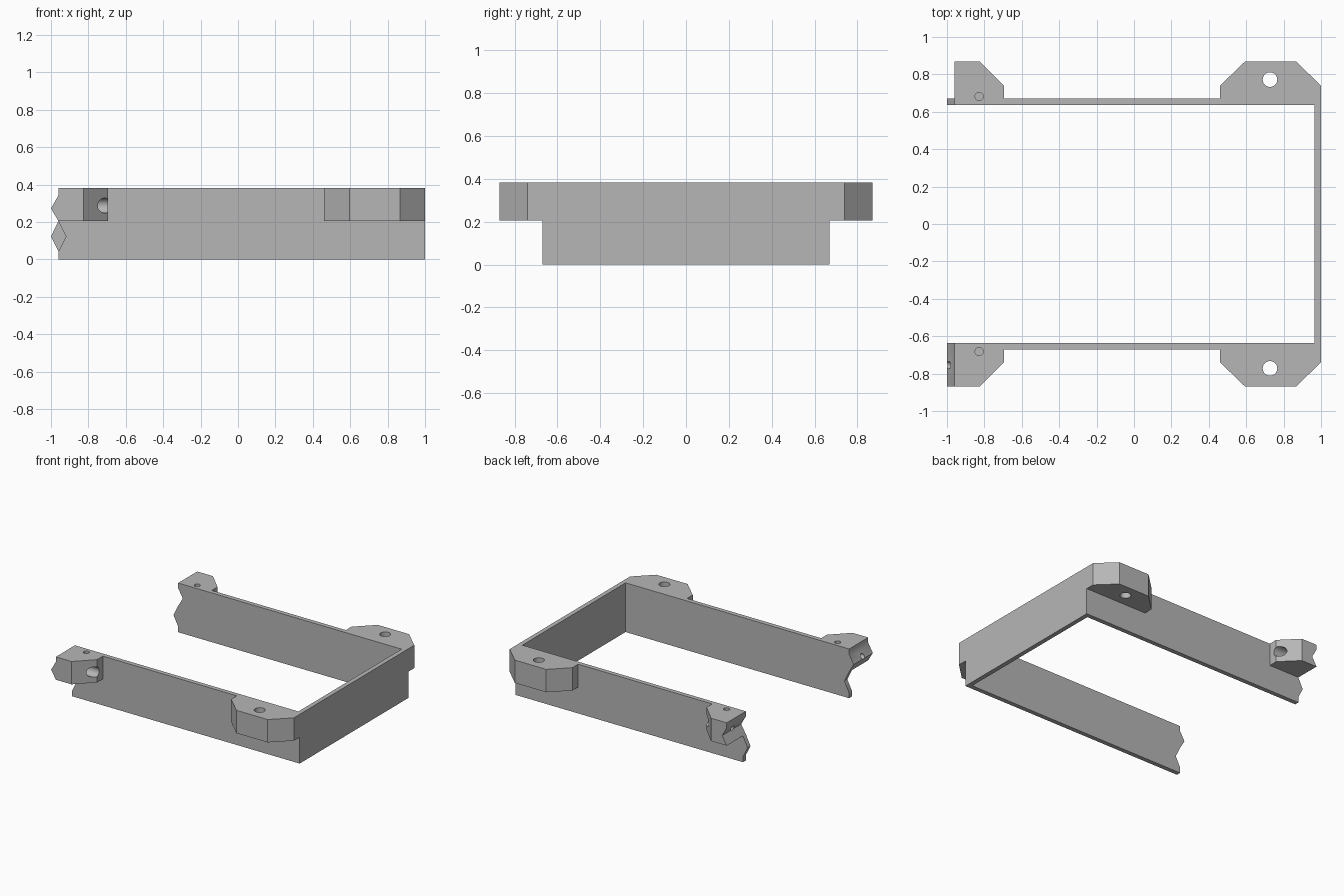
import bpy, bmesh, math
from mathutils import Matrix, Vector

old = bpy.data.objects.get("Cube")
if old:
    bpy.data.objects.remove(old, do_unlink=True)

HEIGHT = 0.383      # full wall height
LUG_BASE = 0.205    # underside of the lugs
INNER, OUTER, LUG_EDGE = 0.635, 0.67, 0.87
OPEN_X = -1.06      # rough open end, trimmed later

grey = bpy.data.materials.new("plain grey")
grey.use_nodes = True
colour = (0.47, 0.47, 0.47, 1)
grey.diffuse_color = colour
grey.node_tree.nodes["Principled BSDF"].inputs["Base Color"].default_value = colour


def add_object(name, bm):
    bmesh.ops.recalc_face_normals(bm, faces=bm.faces)
    mesh = bpy.data.meshes.new(name)
    bm.to_mesh(mesh)
    bm.free()
    mesh.materials.append(grey)
    obj = bpy.data.objects.new(name, mesh)
    bpy.context.collection.objects.link(obj)
    return obj


def prism(name, points, offset):
    """Extrude a closed outline of 3D points along an offset."""
    bm = bmesh.new()
    face = bm.faces.new([bm.verts.new(p) for p in points])
    extra = bmesh.ops.extrude_face_region(bm, geom=[face], use_keep_orig=True)["geom"]
    moved = [v for v in extra if isinstance(v, bmesh.types.BMVert)]
    bmesh.ops.translate(bm, verts=moved, vec=Vector(offset))
    return add_object(name, bm)


def rod(name, centre, radius, length, axis="Z"):
    turn = Matrix.Rotation(math.pi / 2, 4, "Y") if axis == "X" else Matrix()
    bm = bmesh.new()
    bmesh.ops.create_cone(bm, cap_ends=True, segments=32, radius1=radius, radius2=radius,
                          depth=length, matrix=Matrix.Translation(centre) @ turn)
    return add_object(name, bm)


def combine(target, tool, operation):
    """Apply a boolean and discard the tool."""
    tool.hide_render = True
    mod = target.modifiers.new(tool.name, "BOOLEAN")
    mod.operation, mod.solver, mod.object = operation, "EXACT", tool
    bpy.context.view_layer.objects.active = target
    bpy.ops.object.modifier_apply(modifier=mod.name)
    bpy.data.objects.remove(tool, do_unlink=True)


# U-shaped wall, open towards -x
wall = [(OPEN_X, -OUTER), (1, -OUTER), (1, OUTER), (OPEN_X, OUTER),
        (OPEN_X, INNER), (0.965, INNER), (0.965, -INNER), (OPEN_X, -INNER)]
frame = prism("mounting_frame", [(x, y, 0) for x, y in wall], (0, 0, HEIGHT))

# Chamfered lugs outside the four corners
root = 0.65
corner_lug = [(0.46, root), (0.46, 0.74), (0.595, LUG_EDGE),
              (0.865, LUG_EDGE), (1, 0.74), (1, root)]
end_lug = [(OPEN_X, root), (OPEN_X, LUG_EDGE), (-0.825, LUG_EDGE),
           (-0.695, 0.74), (-0.695, root)]
for side in (-1, 1):
    for name, plan in (("corner_lug", corner_lug), ("end_lug", end_lug)):
        lug = prism(name, [(x, y * side, LUG_BASE) for x, y in plan],
                    (0, 0, HEIGHT - LUG_BASE))
        combine(frame, lug, "UNION")

# Interlocking ends: front has tongue over groove, back has groove over tongue
for side in (-1, 1):
    edge = [(0, -0.1), (0, 0.043), (-side, 0.123), (0, LUG_BASE),
            (side, 0.273), (0, 0.343), (0, 0.5)]
    outline = [(-0.96 + 0.04 * step, z) for step, z in edge] + [(-1.2, 0.5), (-1.2, -0.1)]
    trim = prism("end_trim", [(x, 0.5 * side, z) for x, z in outline], (0, 0.5 * side, 0))
    combine(frame, trim, "DIFFERENCE")

# Bolt holes, blind pin holes and counterbored screw holes
for side in (-1, 1):
    holes = [
        rod("bolt_hole", (0.727, 0.772 * side, 0.3), 0.039, 0.5),
        rod("pin_hole", (-0.828, 0.682 * side, 0.38), 0.022, 0.2),
        rod("screw_hole", (-0.9, 0.755 * side, 0.288), 0.02, 0.4, "X"),
        rod("screw_head_recess", (-0.72, 0.755 * side, 0.288), 0.04, 0.2, "X"),
    ]
    for hole in holes:
        combine(frame, hole, "DIFFERENCE")

# Smooth hole walls, crisp edges elsewhere
frame.select_set(True)
bpy.context.view_layer.objects.active = frame
bpy.ops.object.shade_smooth_by_angle(angle=math.radians(30))
